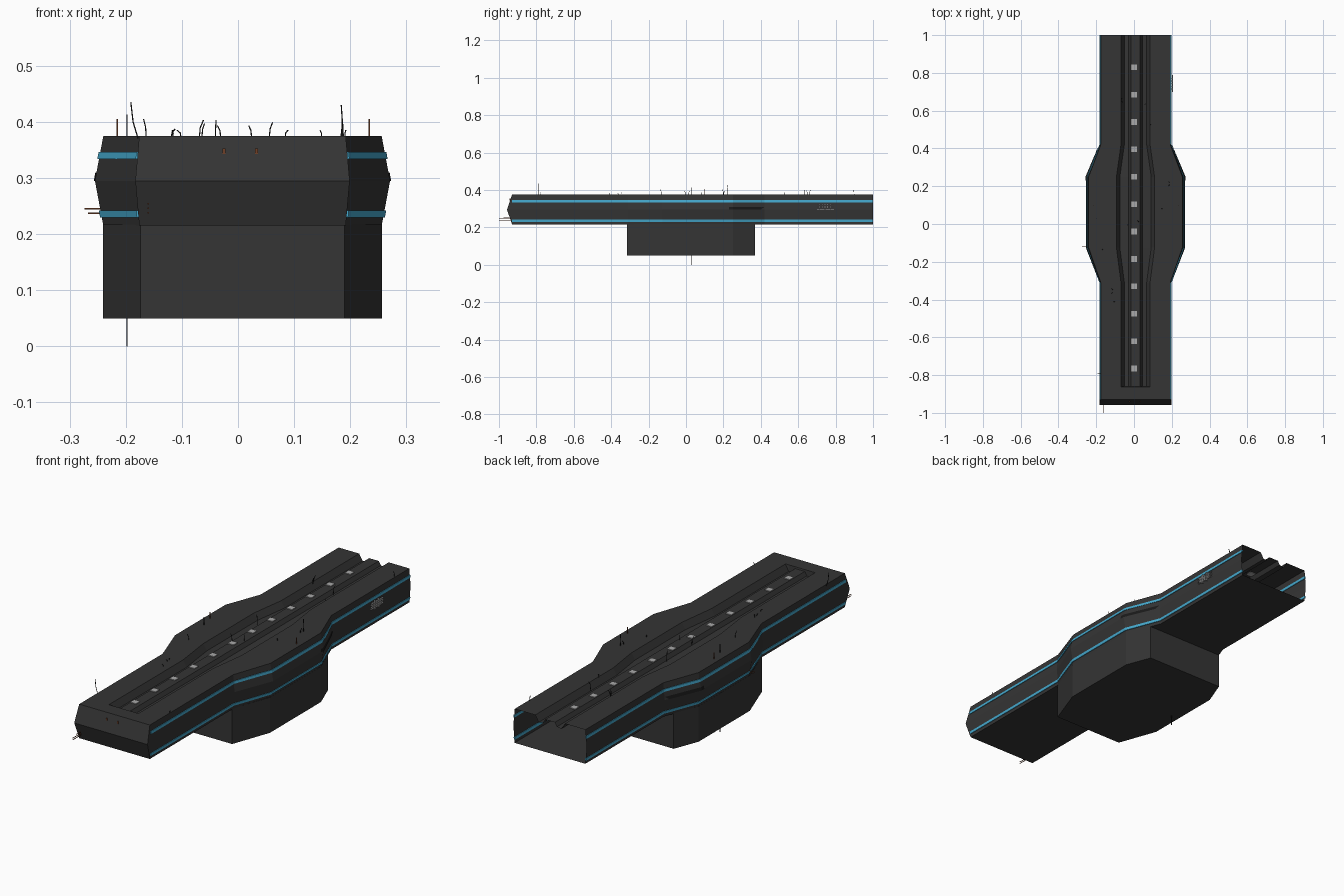
import bpy, bmesh, math, random
from mathutils import Vector

if "Cube" in bpy.data.objects:
    bpy.data.objects.remove(bpy.data.objects["Cube"])

random.seed(4)
CX = 0.008                      # hull centre line


def material(name, rgb):
    m = bpy.data.materials.new(name)
    m.diffuse_color = (*rgb, 1)
    m.use_nodes = True
    m.node_tree.nodes["Principled BSDF"].inputs["Base Color"].default_value = m.diffuse_color
    return m


DARK = material("dark_hull", (0.035, 0.035, 0.035))
BLACK = material("black_metal", (0.01, 0.01, 0.01))
BLUE = material("blue_light", (0.06, 0.40, 0.62))
GREY = material("light_grey", (0.4, 0.4, 0.4))
RUST = material("rust", (0.16, 0.05, 0.02))


def finish(name, bm, mat, normals=True):
    if normals:
        bmesh.ops.recalc_face_normals(bm, faces=bm.faces)
    me = bpy.data.meshes.new(name)
    bm.to_mesh(me)
    bm.free()
    me.materials.append(mat)
    ob = bpy.data.objects.new(name, me)
    bpy.context.collection.objects.link(ob)
    return ob


def loft(bm, rings, cap_start=False, cap_end=False):
    vs = [[bm.verts.new(p) for p in r] for r in rings]
    n = len(vs[0])
    for a, b in zip(vs, vs[1:]):
        for i in range(n):
            j = (i + 1) % n
            bm.faces.new((a[i], a[j], b[j], b[i]))
    if cap_start:
        bm.faces.new(vs[0])
    if cap_end:
        bm.faces.new(vs[-1])
    return vs


def box(bm, c, s):
    r = bmesh.ops.create_cube(bm, size=1)
    for v in r["verts"]:
        v.co = Vector(c) + Vector([v.co[i] * s[i] for i in range(3)])


def rod(bm, pts, r):
    # square tapered-free rod through points
    for a, b in zip(pts, pts[1:]):
        a, b = Vector(a), Vector(b)
        d = (b - a).normalized()
        u = d.orthogonal().normalized()
        w = d.cross(u)
        loft(bm, [[p + (u * math.cos(t) + w * math.sin(t)) * r
                   for t in [k * math.pi / 2 for k in range(4)]] for p in (a, b)], True, True)


# stations along the hull: y, amount of widening
STATIONS = [(-0.93, 0), (-0.31, 0), (-0.125, 1), (0.25, 1), (0.42, 0), (1.0, 0)]
Z0, ZM, Z1 = 0.215, 0.295, 0.375


def half_width(w, z):
    edge, mid = 0.184 + 0.064 * w, 0.191 + 0.072 * w
    return mid + (edge - mid) * abs(z - ZM) / 0.08


def hull_ring(y, w, depth):
    c = 0.077 + 0.024 * w
    top = [(c, 0), (c - 0.018, 1), (0.036, 0.85), (0.025, 0.25)]
    right = [(half_width(w, Z0), Z0), (half_width(w, ZM), ZM), (half_width(w, Z1), Z1)]
    right += [(x, Z1 - depth * f) for x, f in top]
    pts = right + [(-x, z) for x, z in reversed(right)]
    return [(CX + x, y, z) for x, z in pts]


# main hull: flat front deck, then sunken channel, open at the back
bm = bmesh.new()
rings = [hull_ring(-0.93, 0, 0), hull_ring(-0.862, 0, 0)]
rings += [hull_ring(y, w, 0.03) for y, w in [(-0.86, 0)] + STATIONS[1:]]
vs = loft(bm, rings)
first = vs[0]
# wedge nose
for v in (first[1], first[-2]):
    v.co.y = -0.957
bm.faces.new((first[1], first[-2]) + tuple(reversed(first[2:-2])))
bm.faces.new((first[0], first[-1], first[-2], first[1]))
finish("main_hull", bm, DARK)

# lower keel block
bm = bmesh.new()
right = [(0.182, -0.315), (0.249, -0.13), (0.249, 0.25), (0.203, 0.37)]
plan = right + [(-x, y) for x, y in reversed(right)]
loft(bm, [[(CX + x, y, z) for x, y in plan] for z in (0.05, Z0 + 0.002)], True, True)
finish("keel_block", bm, DARK)

# light strips along both sides
for side, label in ((1, "right"), (-1, "left")):
    for zc, lvl in ((0.34, "upper"), (0.236, "lower")):
        bm = bmesh.new()
        rings = []
        for y, w in STATIONS:
            ring = []
            for z, o in ((zc - 0.006, -0.003), (zc + 0.006, -0.003),
                         (zc + 0.006, 0.003), (zc - 0.006, 0.003)):
                ring.append((CX + side * (half_width(w, z) + o), y, z))
            rings.append(ring)
        loft(bm, rings, True, True)
        finish(f"{lvl}_{label}_light_strip", bm, BLUE)
    # recessed-looking bay panel on the rear shoulder
    bm = bmesh.new()
    pts = []
    for y, w, z in ((0.23, 1, ZM), (0.25, 1, ZM), (0.40, 0.12, ZM),
                    (0.42, 0, 0.31), (0.25, 1, 0.31), (0.23, 1, 0.31)):
        pts.append((CX + side * (half_width(w, z) + 0.002), y, z))
    q = [bm.verts.new(p) for p in pts]
    bm.faces.new((q[0], q[1], q[4], q[5]))
    bm.faces.new((q[1], q[2], q[3], q[4]))
    finish(f"{label}_bay_panel", bm, BLACK)

# row of deck lights on the centre ridge
bm = bmesh.new()
for i in range(12):
    box(bm, (0.0, -0.765 + i * 0.145, Z1 - 0.007), (0.03, 0.03, 0.006))
finish("deck_lights", bm, GREY)

# tall antennas
bm = bmesh.new()
rod(bm, [(-0.178, -0.79, 0.37), (-0.187, -0.79, 0.40), (-0.191, -0.79, 0.435)], 0.0015)
rod(bm, [(0.188, 0.22, 0.37), (0.186, 0.22, 0.40), (0.184, 0.225, 0.43)], 0.0015)
rod(bm, [(-0.198, 0.03, 0.37), (-0.198, 0.03, 0.413)], 0.0015)
rod(bm, [(-0.198, 0.03, 0.0), (-0.198, 0.03, 0.055)], 0.0015)
finish("tall_antennas", bm, BLACK)

# small whisker antennas on the deck
bm = bmesh.new()
for x, y, h in ((-0.163, -0.13, 0.03), (-0.115, -0.36, 0.01), (-0.10, -0.41, 0.01),
                (-0.07, 0.66, 0.028), (-0.065, 0.65, 0.022), (-0.04, 0.2, 0.028),
                (-0.03, 0.0, 0.018), (0.025, 0.01, 0.018), (0.055, 0.63, 0.024),
                (0.083, 0.53, 0.01), (0.15, 0.08, 0.01), (0.183, 0.2, 0.02),
                (-0.12, -0.34, 0.012), (0.19, -0.78, 0.01), (0.185, 0.9, 0.025)):
    dx, dy = random.uniform(-0.01, 0.01), random.uniform(-0.01, 0.01)
    rod(bm, [(x, y, Z1 - 0.02), (x + dx * 0.3, y + dy * 0.3, Z1 + h * 0.5),
             (x + dx, y + dy, Z1 + h)], 0.0014)
finish("deck_whiskers", bm, BLACK)

# gun barrels: nose, left side and deck
bm = bmesh.new()
for z in (0.238, 0.246, 0.254):
    rod(bm, [(-0.160, -0.93, z), (-0.160, -1.0 if z < 0.25 else -0.975, z)], 0.0016)
for z, x in ((0.237, -0.267), (0.245, -0.274)):
    rod(bm, [(-0.24, -0.12, z), (x, -0.12, z)], 0.0016)
for x in (-0.215, 0.234):
    rod(bm, [(x, 0.1, 0.37), (x, 0.1, 0.405)], 0.002)
for x in (-0.025, 0.033):
    box(bm, (x, -0.94, 0.348), (0.005, 0.006, 0.01))
finish("gun_barrels", bm, RUST)

# sensor lattice on the right flank
bm = bmesh.new()
for i in range(5):
    box(bm, (0.203, 0.715 + i * 0.014, 0.31), (0.008, 0.004, 0.03 + 0.012 * (i % 2)))
for z in (0.298, 0.306, 0.314, 0.322):
    box(bm, (0.203, 0.745, z), (0.006, 0.09, 0.003))
finish("sensor_lattice", bm, GREY)
